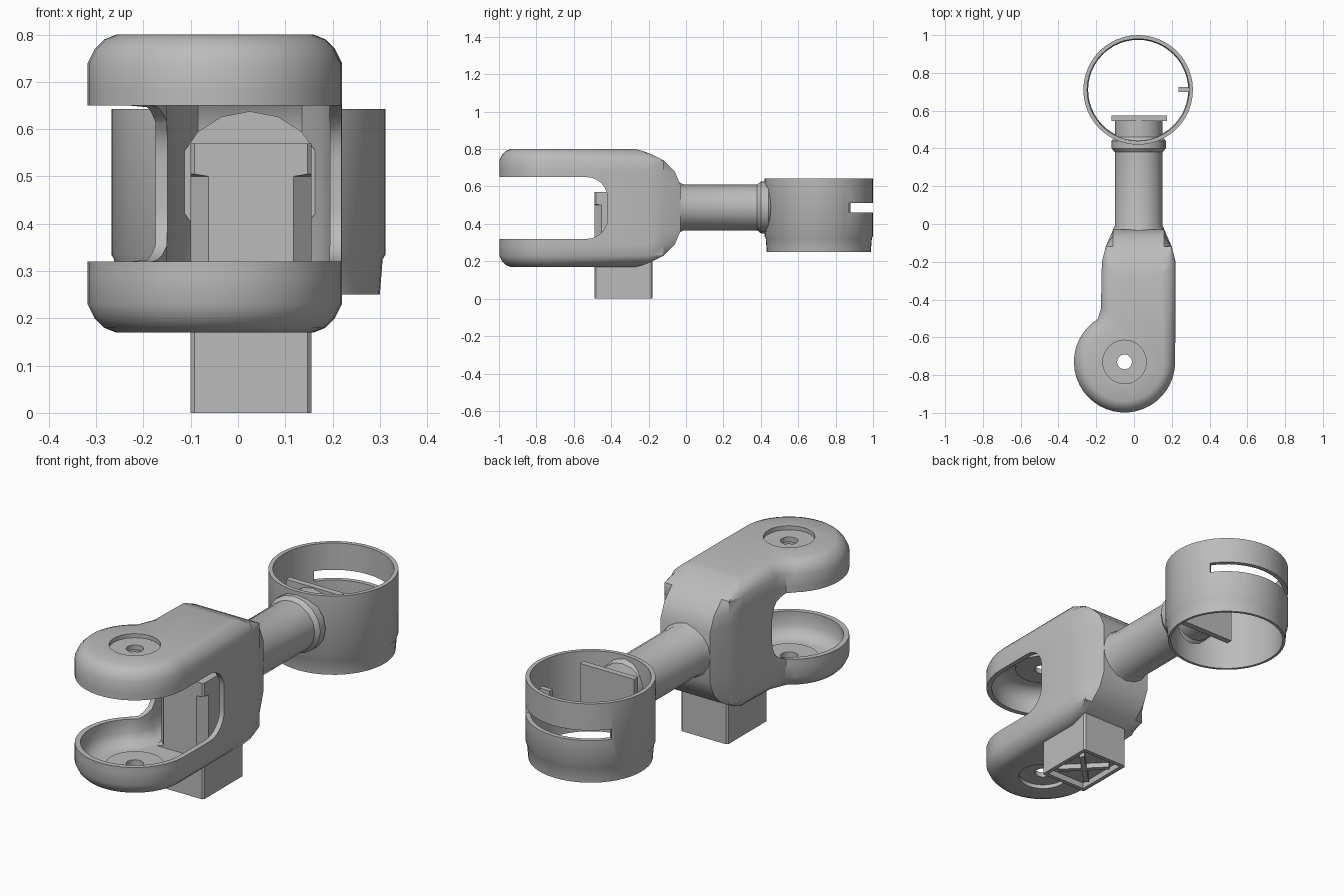
import bpy, bmesh
from math import sin, cos, radians, pi
from mathutils import Matrix

cube = bpy.data.objects.get("Cube")
if cube:
    bpy.data.objects.remove(cube, do_unlink=True)

grey = bpy.data.materials.new("matte grey")
grey.use_nodes = True
COLOUR = (0.5, 0.5, 0.5, 1)
grey.diffuse_color = COLOUR
grey.node_tree.nodes["Principled BSDF"].inputs["Base Color"].default_value = COLOUR


def finish(name, bm):
    bmesh.ops.recalc_face_normals(bm, faces=bm.faces)
    mesh = bpy.data.meshes.new(name)
    bm.to_mesh(mesh)
    bm.free()
    mesh.materials.append(grey)
    ob = bpy.data.objects.new(name, mesh)
    bpy.context.collection.objects.link(ob)
    return ob


def loft(name, rows, closed=False):
    """Skin a list of equal-length point loops, capping or closing the ends."""
    bm = bmesh.new()
    loops = [[bm.verts.new(p) for p in row] for row in rows]
    pairs = list(zip(loops, loops[1:]))
    if closed:
        pairs.append((loops[-1], loops[0]))
    else:
        bm.faces.new(loops[0][::-1])
        bm.faces.new(loops[-1])
    for a, b in pairs:
        for i in range(len(a)):
            j = (i + 1) % len(a)
            bm.faces.new((a[i], a[j], b[j], b[i]))
    return finish(name, bm)


def box(name, x, y, z):
    bm = bmesh.new()
    size = [b - a for a, b in (x, y, z)]
    mid = [(a + b) / 2 for a, b in (x, y, z)]
    bmesh.ops.create_cube(bm, size=1, matrix=Matrix.Translation(mid) @ Matrix.Diagonal((*size, 1)))
    return finish(name, bm)


def disc(name, x, y, z0, z1, r, sides=32):
    bm = bmesh.new()
    bmesh.ops.create_cone(bm, cap_ends=True, segments=sides, radius1=r, radius2=r,
                          depth=z1 - z0, matrix=Matrix.Translation((x, y, (z0 + z1) / 2)))
    return finish(name, bm)


def cut(ob, tool, operation="DIFFERENCE"):
    mod = ob.modifiers.new("cut", "BOOLEAN")
    mod.operation, mod.object, mod.solver = operation, tool, "EXACT"
    bpy.context.view_layer.objects.active = ob
    bpy.ops.object.modifier_apply(modifier=mod.name)
    bpy.data.objects.remove(tool, do_unlink=True)


def smooth(ob, angle=35):
    bpy.ops.object.select_all(action="DESELECT")
    ob.select_set(True)
    bpy.context.view_layer.objects.active = ob
    bpy.ops.object.shade_smooth_by_angle(angle=radians(angle))


# Fork shell: stacked plan outlines with a round front and a tapered rear
PIVOT = (-0.05, -0.73)


def outline(z, inset, rear):
    rim = [(0.22, -0.2), (0.2, -0.12), (0.16, -0.03), (-0.11, -0.03),
           (-0.15, -0.12), (-0.17, -0.2), (-0.175, -0.45)]
    pts = [(x - inset if x > 0 else x + inset, min(y, rear)) for x, y in rim]
    for i in range(29):
        a = radians(122 + i * 238 / 28)
        r = 0.268 - inset
        pts.append((PIVOT[0] + r * cos(a), PIVOT[1] + r * sin(a)))
    return [(x, y, z) for x, y in pts]


MID = 0.485
half = [(0.125, 0, -0.03), (0.195, 0, -0.06), (0.255, 0, -0.12),
        (0.285, 0.015, -0.18), (0.305, 0.035, -0.23), (0.315, 0.06, -0.27)]
levels = [(-h, d, r) for h, d, r in reversed(half)] + half


def hull(name, scale, wall):
    return loft(name, [outline(MID + h * scale, d + wall, r - wall) for h, d, r in levels])


fork = hull("fork_shell", 1, 0)
cut(fork, hull("hollow", 0.91, 0.025))

# Rounded gap between the two arms
R, BACK, LOW, HIGH = 0.11, -0.42, 0.32, 0.65
gap = [(-1.2, HIGH), (-1.2, LOW)]
for zc, start in ((LOW + R, -90), (HIGH - R, 0)):
    for i in range(7):
        a = radians(start + i * 15)
        gap.append((BACK - R + R * cos(a), zc + R * sin(a)))
cut(fork, loft("gap", [[(x, y, z) for y, z in gap] for x in (-0.6, 0.6)]))

# Pivot seats: thickened pads, shallow outer recesses and through holes
for z, inward in ((0.17, 1), (0.80, -1)):
    def span(a, b):
        return sorted((z + a * inward, z + b * inward))
    cut(fork, disc("pad", *PIVOT, *span(0.015, 0.045), 0.13), "UNION")
    cut(fork, disc("recess", *PIVOT, *span(-0.05, 0.02), 0.115))
    cut(fork, disc("hole", *PIVOT, *span(-0.05, 0.1), 0.04, 12))
smooth(fork)

# Motor block: square ends with chamfered corners between
def block_ring(z, c):
    x0, x1, y0, y1 = -0.1, 0.155, -0.49, -0.18
    return [(x0 + c, y0, z), (x1 - c, y0, z), (x1, y0 + c, z), (x1, y1 - c, z),
            (x1 - c, y1, z), (x0 + c, y1, z), (x0, y1 - c, z), (x0, y0 + c, z)]


block = loft("motor_block", [block_ring(z, c) for z, c in
                             ((0, 0.008), (0.2, 0.008), (0.21, 0.038),
                              (0.5, 0.038), (0.505, 0.008), (0.57, 0.008))])
cut(block, box("underside", (-0.08, 0.135), (-0.47, -0.2), (-0.1, 0.03)))
for i in (-1, 1):
    rib = box("motor_rib", (-0.12, 0.12), (-0.012, 0.012), (0.005, 0.035))
    rib.matrix_world = Matrix.Translation((0.0275, -0.335, 0)) @ Matrix.Rotation(i * pi / 4, 4, "Z")

# Neck with a collar at each end
stations = [(-0.1, 0.15), (-0.04, 0.135), (-0.01, 0.122), (0.38, 0.122),
            (0.40, 0.138), (0.44, 0.138), (0.46, 0.122), (0.56, 0.122)]
neck = loft("neck", [[(0.025 + r * 1.04 * cos(i * pi / 8), y, 0.488 + r * sin(i * pi / 8))
                      for i in range(16)] for y, r in stations])
smooth(neck, 25)
box("neck_flange", (-0.12, 0.175), (0.545, 0.575), (0.36, 0.615))

# Stepped ring with a long slot through the back
RING = (0.022, 0.71)


def ring_section(a, profile):
    return [(RING[0] + r * cos(a), RING[1] + r * sin(a), z) for r, z in profile]


band = [(0.265, 0.25), (0.278, 0.25), (0.284, 0.325), (0.29, 0.335), (0.29, 0.643), (0.27, 0.643)]
ring = loft("ring", [ring_section(2 * pi * i / 48, band) for i in range(48)], closed=True)
slot = [(0.2, 0.462), (0.35, 0.462), (0.35, 0.512), (0.2, 0.512)]
cut(ring, loft("slot", [ring_section(radians(34 + i * 110 / 20), slot) for i in range(21)]))
smooth(ring)
box("ring_peg", (0.235, 0.3), (0.7, 0.725), (0.45, 0.52))
